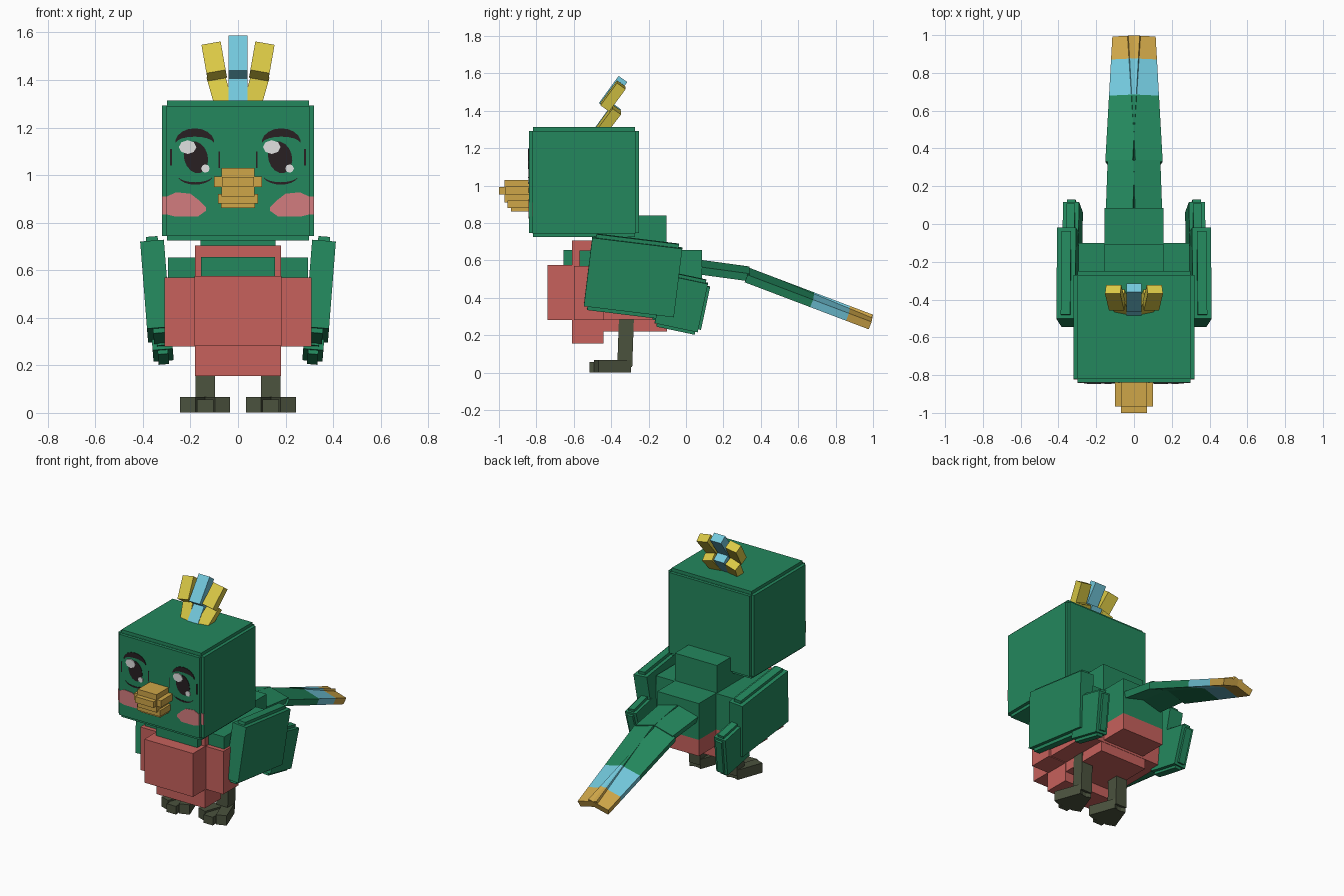
import bpy, bmesh
from math import radians, sin, cos, pi
from mathutils import Matrix, Vector, Euler

if "Cube" in bpy.data.objects:
    bpy.data.objects.remove(bpy.data.objects["Cube"])


def colour(name, r, g, b):
    m = bpy.data.materials.new(name)
    m.use_nodes = True
    m.diffuse_color = (r, g, b, 1)
    m.node_tree.nodes["Principled BSDF"].inputs["Base Color"].default_value = (r, g, b, 1)
    return m


GREEN = colour("feather green", .017, .245, .11)
RED = colour("belly red", .57, .12, .107)
PINK = colour("cheek pink", .65, .20, .21)
BLUE = colour("sky blue", .17, .578, .716)
YELLOW = colour("crest yellow", .70, .58, .06)
ORANGE = colour("beak ochre", .62, .38, .065)
OLIVE = colour("leg olive", .07, .084, .048)
BLACK = colour("eye black", .021, .014, .016)
WHITE = colour("glint white", .75, .75, .75)


def finish(name, bm, mats):
    me = bpy.data.meshes.new(name)
    bm.to_mesh(me)
    bm.free()
    for m in mats:
        me.materials.append(m)
    ob = bpy.data.objects.new(name, me)
    bpy.context.scene.collection.objects.link(ob)
    return ob


def place(loc, x=0, y=0, z=0):
    rot = Euler((radians(x), radians(y), radians(z)), 'XYZ').to_matrix().to_4x4()
    return Matrix.Translation(loc) @ rot


def blocks(name, boxes, mat, M=Matrix(), axis=2, bands=()):
    """Boxes given as (low corner, high corner); bands recolour beyond each cut along the axis."""
    bm = bmesh.new()
    for lo, hi in boxes:
        lo, hi = Vector(lo), Vector(hi)
        T = Matrix.Translation((lo + hi) / 2) @ Matrix.Diagonal((*(hi - lo), 1))
        bmesh.ops.create_cube(bm, size=1, matrix=T)
    n = Vector([float(i == axis) for i in range(3)])
    for cut, _ in bands:
        bmesh.ops.bisect_plane(bm, geom=bm.verts[:] + bm.edges[:] + bm.faces[:],
                               plane_co=n * cut, plane_no=n)
    for f in bm.faces:
        c = f.calc_center_median()[axis]
        f.material_index = sum(c > cut for cut, _ in bands)
    bm.transform(M)
    return finish(name, bm, [mat] + [m for _, m in bands])


def wide(w, y0, y1, z0, z1):
    """Box symmetric in x."""
    return ((-w, y0, z0), (w, y1, z1))


def centred(x, y, z):
    return ((-x / 2, -y / 2, -z / 2), (x / 2, y / 2, z / 2))


def plate(name, pts, mat, front, back=-.835):
    """Thin painted plate on the face, outline in x and z."""
    bm = bmesh.new()
    f = bm.faces.new([bm.verts.new((x, back, z)) for x, z in pts])
    ext = bmesh.ops.extrude_face_region(bm, geom=[f])
    vs = [v for v in ext["geom"] if isinstance(v, bmesh.types.BMVert)]
    bmesh.ops.translate(bm, vec=(0, front - back, 0), verts=vs)
    bmesh.ops.recalc_face_normals(bm, faces=bm.faces)
    return finish(name, bm, [mat])


def oval(cx, cz, rx, rz, tilt=0, n=16):
    t = radians(tilt)
    pts = [(rx * cos(2 * pi * i / n), rz * sin(2 * pi * i / n)) for i in range(n)]
    return [(cx + x * cos(t) - z * sin(t), cz + x * sin(t) + z * cos(t)) for x, z in pts]


def arc(cx, cz, rx, rz, thick, a0, a1, n=8):
    """Crescent outline, thickest in the middle."""
    ts = [i / n for i in range(n + 1)]
    ang = [radians(a0 + (a1 - a0) * t) for t in ts]
    outer = [(cx + rx * cos(a), cz + rz * sin(a)) for a in ang]
    inner = [(x, z - thick * (.3 + .7 * sin(pi * t))) for (x, z), t in zip(outer, ts)]
    return outer + inner[::-1]


def rect(x0, x1, z0, z1):
    return [(x0, z0), (x1, z0), (x1, z1), (x0, z1)]


# Head with stepped edges
blocks("head", [wide(.32, -.82, -.27, .745, 1.293),
                wide(.30, -.84, -.25, .747, 1.291),
                wide(.298, -.818, -.272, .725, 1.314)], GREEN)

# Beak
blocks("upper_beak", [wide(.07, -.97, -.83, .91, 1.03),
                      wide(.10, -.965, -.83, .95, .995),
                      wide(.068, -1.0, -.83, .952, .993)], ORANGE)
blocks("lower_beak", [wide(.072, -.935, -.83, .862, .915),
                      wide(.085, -.955, -.83, .88, .92)], ORANGE)

# Eyes share their glint side; brows, lashes and cheeks are mirrored
for side, s in (("left", 1), ("right", -1)):
    c = .177 * s
    plate(side + "_eye", oval(c, 1.075, .05, .068, 15), BLACK, -.843)
    plate(side + "_big_glint", oval(c - .035, 1.118, .037, .029, 0, 8), WHITE, -.846)
    plate(side + "_small_glint", oval(c + .04, 1.028, .018, .018, 0, 8), WHITE, -.846)
    plate(side + "_brow", arc(.182 * s, 1.135, .083, .062, .035, 10, 170), BLACK, -.844)
    plate(side + "_outer_lash", rect(.277 * s, .285 * s, 1.04, 1.11), BLACK, -.842)
    plate(side + "_inner_lash", rect(.076 * s, .082 * s, 1.03, 1.10), BLACK, -.842)
    plate(side + "_lower_lid", arc(.18 * s, 1.0, .075, -.03, .01, 20, 160), BLACK, -.842)
    cheek = [(.135, .865), (.165, .895), (.20, .922), (.26, .928), (.30, .91),
             (.30, .835), (.26, .825), (.17, .825), (.135, .85)]
    plate(side + "_cheek", [(x * s, z) for x, z in cheek], PINK, -.843)
    plate(side + "_cheek_edge", rect(.299 * s, .32 * s, .835, .91), PINK, -.823, -.816)

# Crest: a blue plume between two yellow ones, each in two pieces
for name, s, mat in (("middle", 0, BLUE), ("left", 1, YELLOW), ("right", -1, YELLOW)):
    drop = .03 * abs(s)
    blocks(name + "_crest_base", [centred(.078, .055, .17)], mat,
           place((.072 * s, -.42, 1.355 - drop / 2), -36, 16 * s))
    blocks(name + "_crest_tip", [centred(.082, .057, .18 - drop)], mat,
           place((.10 * s, -.39, 1.497 - drop * .6), -36, 10 * s))

# Body
blocks("neck", [wide(.157, -.50, -.105, .50, .84)], GREEN)
split = [(.41, GREEN)]
blocks("body_core", [wide(.155, -.655, .085, .30, .655)], RED, bands=split)
blocks("shoulders", [wide(.295, -.57, -.10, .285, .653)], RED, bands=split)
blocks("belly_sides", [wide(.31, -.60, -.44, .28, .57)], RED)
blocks("chest", [wide(.18, -.61, -.44, .155, .705)], RED)
blocks("belly_plate", [wide(.182, -.74, -.59, .282, .575)], RED)
blocks("underside", [wide(.175, -.45, -.102, .22, .32)], RED)

for side, s in (("left", 1), ("right", -1)):
    # Wings: a large panel and a smaller trailing one, both with stepped rims
    blocks(side + "_wing", [centred(.10, .485, .37), centred(.05, .445, .41)], GREEN,
           place((.345 * s, -.283, .512), -7, 4.5 * s))
    blocks(side + "_wing_tip", [centred(.085, .235, .265), centred(.045, .265, .235),
                                centred(.044, .21, .30)], GREEN,
           place((.325 * s, -.025, .372), -12, 4.5 * s))

    # Legs and three splayed toes
    x = .138 * s
    blocks(side + "_leg", [centred(.083, .08, .32)], OLIVE, place((x, -.322, .19), -2))
    for toe, k in (("inner", -s), ("middle", 0), ("outer", s)):
        length = .195 if k == 0 else .17
        height = .055 if k == 0 else .066
        blocks(f"{side}_{toe}_toe", [((-.034, -length, 0), (.034, .015, height))], OLIVE,
               place((x + .015 * k, -.32, .001), 0, 0, 20 * k))

    # Tail feather: green root, then a banded plume
    blocks(side + "_tail_root", [((-.074, 0, -.021), (.074, .29, .021))], GREEN,
           place((.073 * s, .05, .567), -8, 15 * s))
    blocks(side + "_tail_plume", [((-.075, 0, -.022), (.075, .71, .022))], GREEN,
           place((.074 * s, .325, .522), -21.5, 15 * s, -2.6 * s),
           axis=1, bands=[(.375, BLUE), (.58, ORANGE)])
